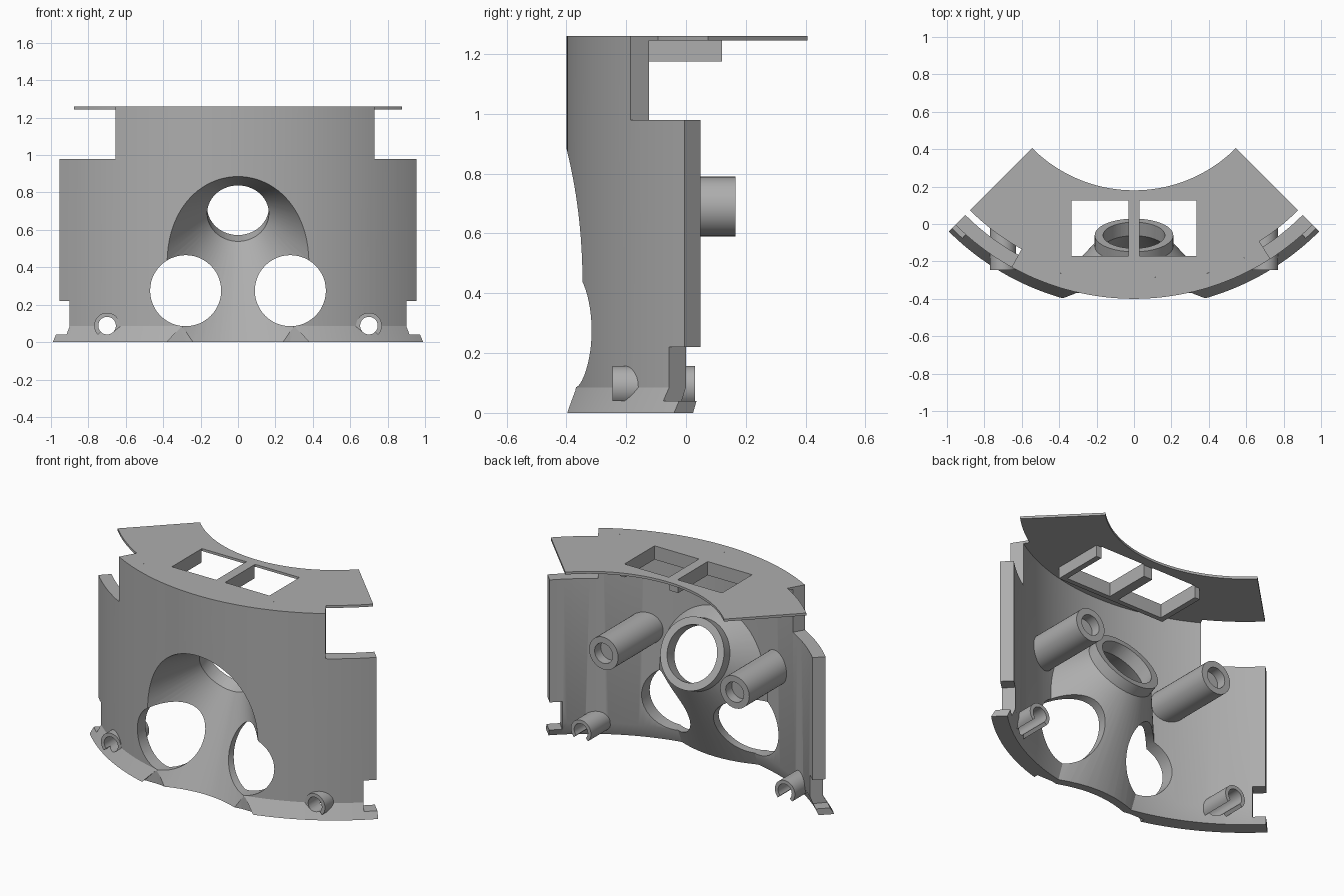
import bpy, bmesh, math
from mathutils import Matrix, Vector

if "Cube" in bpy.data.objects:
    bpy.data.objects.remove(bpy.data.objects["Cube"], do_unlink=True)

grey = bpy.data.materials.new("plain_grey")
grey.use_nodes = True
grey.diffuse_color = (0.42, 0.42, 0.42, 1)
grey.node_tree.nodes["Principled BSDF"].inputs["Base Color"].default_value = (0.42, 0.42, 0.42, 1)

CENTRE = Matrix.Translation((0, 0.95, 0))     # centre of the curved wall
R_IN, R_OUT, TOP = 1.275, 1.35, 1.26


def finish(name, bm):
    bmesh.ops.remove_doubles(bm, verts=bm.verts, dist=1e-5)
    bmesh.ops.recalc_face_normals(bm, faces=bm.faces)
    mesh = bpy.data.meshes.new(name)
    bm.to_mesh(mesh)
    bm.free()
    mesh.materials.append(grey)
    obj = bpy.data.objects.new(name, mesh)
    bpy.context.collection.objects.link(obj)
    return obj


def sweep(name, profile, a0, a1, n, matrix=CENTRE):
    """Turn a closed (radius, height) profile about the local z axis."""
    bm = bmesh.new()
    full = a1 - a0 >= 360
    rings = []
    for i in range(n + 1):
        a = math.radians(a0 + (a1 - a0) * i / n)
        rings.append([bm.verts.new(matrix @ Vector((r * math.sin(a), -r * math.cos(a), h)))
                      for r, h in profile])
    k = len(profile)
    for p, q in zip(rings, rings[1:]):
        for j in range(k):
            m = (j + 1) % k
            if profile[j][0] == 0 and profile[m][0] == 0:
                continue
            quad = [p[j], p[m], q[m], q[j]]
            if profile[j][0] == 0:
                quad.pop(3)
            elif profile[m][0] == 0:
                quad.pop(2)
            bm.faces.new(quad)
    if not full:
        bm.faces.new(rings[0])
        bm.faces.new(rings[-1])
    return finish(name, bm)


def block(r0, r1, z0, z1):
    return [(r0, z0), (r1, z0), (r1, z1), (r0, z1)]


def along(origin, axis):
    return Matrix.Translation(origin) @ Vector(axis).to_track_quat('Z', 'Y').to_matrix().to_4x4()


def box(name, x0, x1, y0, y1, z0, z1):
    bm = bmesh.new()
    bmesh.ops.create_cube(bm, size=1)
    for v in bm.verts:
        v.co = ((x0 + x1) / 2 + v.co.x * (x1 - x0), (y0 + y1) / 2 + v.co.y * (y1 - y0),
                (z0 + z1) / 2 + v.co.z * (z1 - z0))
    return finish(name, bm)


def boolean(obj, tool, operation='DIFFERENCE'):
    mod = obj.modifiers.new("boolean", 'BOOLEAN')
    mod.operation, mod.solver, mod.object = operation, 'EXACT', tool
    bpy.context.view_layer.objects.active = obj
    bpy.ops.object.modifier_apply(modifier=mod.name)
    bpy.data.objects.remove(tool, do_unlink=True)


def rod(radius, x, z, y0, y1):
    return sweep("cutter", [(0, 0), (radius, 0), (radius, y1 - y0), (0, y1 - y0)],
                 0, 360, 48, along((x, y0, z), (0, 1, 0)))


# Curved wall with a flared foot
wall = sweep("curved_wall", [(1.40, 0), (R_OUT, 0.085), (R_OUT, TOP), (R_IN, TOP),
                             (R_IN, 0.085), (1.31, 0)], -45, 45, 60)
for a0, a1, z0, z1 in ((32.7, 50, 0.98, 1.4), (-50, -29, 0.98, 1.4),
                       (41.8, 50, 0.04, 0.22), (-50, -41.8, 0.04, 0.22)):
    boolean(wall, sweep("cutter", block(1.1, 1.6, z0, z1), a0, a1, 8))

# Taper of the foot towards the middle
bm = bmesh.new()
ends = [[bm.verts.new((x, y, z)) for x, z in ((-0.4, -0.02), (0.4, -0.02), (0.3, 0.086), (-0.3, 0.086))]
        for y in (-0.6, -0.37)]
for end in ends:
    bm.faces.new(end)
for j in range(4):
    m = (j + 1) % 4
    bm.faces.new((ends[0][j], ends[0][m], ends[1][m], ends[1][j]))
boolean(wall, finish("cutter", bm))

# Tilted funnel leading to a ring behind the wall
tilt, spread = math.radians(25), math.tan(math.radians(38.5))
funnel_frame = along((0, -0.06, 0.722), (0, -math.cos(tilt), -math.sin(tilt)))
funnel = sweep("funnel", [(0, 0), (0.21, 0), (0.21, 0.064), (0.21 + 1.1 * spread, 1.164), (0, 1.164)],
               0, 360, 72, funnel_frame)
boolean(funnel, sweep("clip_zone", block(0.6, R_OUT - 0.001, 0, 1.2), -40, 40, 54), 'INTERSECT')
boolean(wall, funnel, 'UNION')
boolean(wall, sweep("cutter", [(0, -0.1), (0.165, -0.1), (0.165, 0.08),
                               (0.165 + 1.2 * spread, 1.28), (0, 1.28)], 0, 360, 72, funnel_frame))

# Round openings, and small holes for the clips
for side in (-1, 1):
    boolean(wall, rod(0.19, side * 0.28, 0.275, -0.7, 0.3))
    boolean(wall, rod(0.047, side * 0.70, 0.088, -0.5, 0.1))

# Top plate with two windows
plate = sweep("top_plate", block(0.77, 1.24, 1.245, TOP), -45, 45, 60)
bridge = sweep("top_plate_bridge", block(1.24, R_IN, 1.245, TOP), -29, 32.7, 40)
for side in (-1, 1):
    x0, x1 = sorted((side * 0.03, side * 0.335))
    boolean(plate, box("cutter", x0, x1, -0.17, 0.125, 1.1, 1.4))

# Window rim under the plate, open at the back
rim = [box("window_rim_front", -0.37, 0.37, -0.2, -0.17, 1.175, 1.245)]
for label, x0, x1 in (("right", -0.37, -0.335), ("middle", -0.03, 0.03), ("left", 0.335, 0.37)):
    rim.append(box("window_rim_" + label, x0, x1, -0.17, 0.12, 1.175, 1.245))

# Blind pegs and open cable clips
details = []
for label, side in (("right", -1), ("left", 1)):
    details.append(sweep("peg_" + label, [(0, 0), (0.1, 0), (0.1, 0.44), (0.062, 0.44), (0.062, 0.38), (0, 0.38)],
                         0, 360, 40, along((side * 0.45, -0.275, 0.69), (0, 1, 0))))
    details.append(sweep("clip_" + label, block(0.047, 0.069, 0, 0.275), 45, 315, 30,
                         along((side * 0.70, -0.245, 0.088), (0, 1, 0))))

for obj in [wall, plate, bridge] + rim + details:
    bpy.ops.object.select_all(action='DESELECT')
    obj.select_set(True)
    bpy.context.view_layer.objects.active = obj
    bpy.ops.object.shade_smooth_by_angle(angle=math.radians(30))
